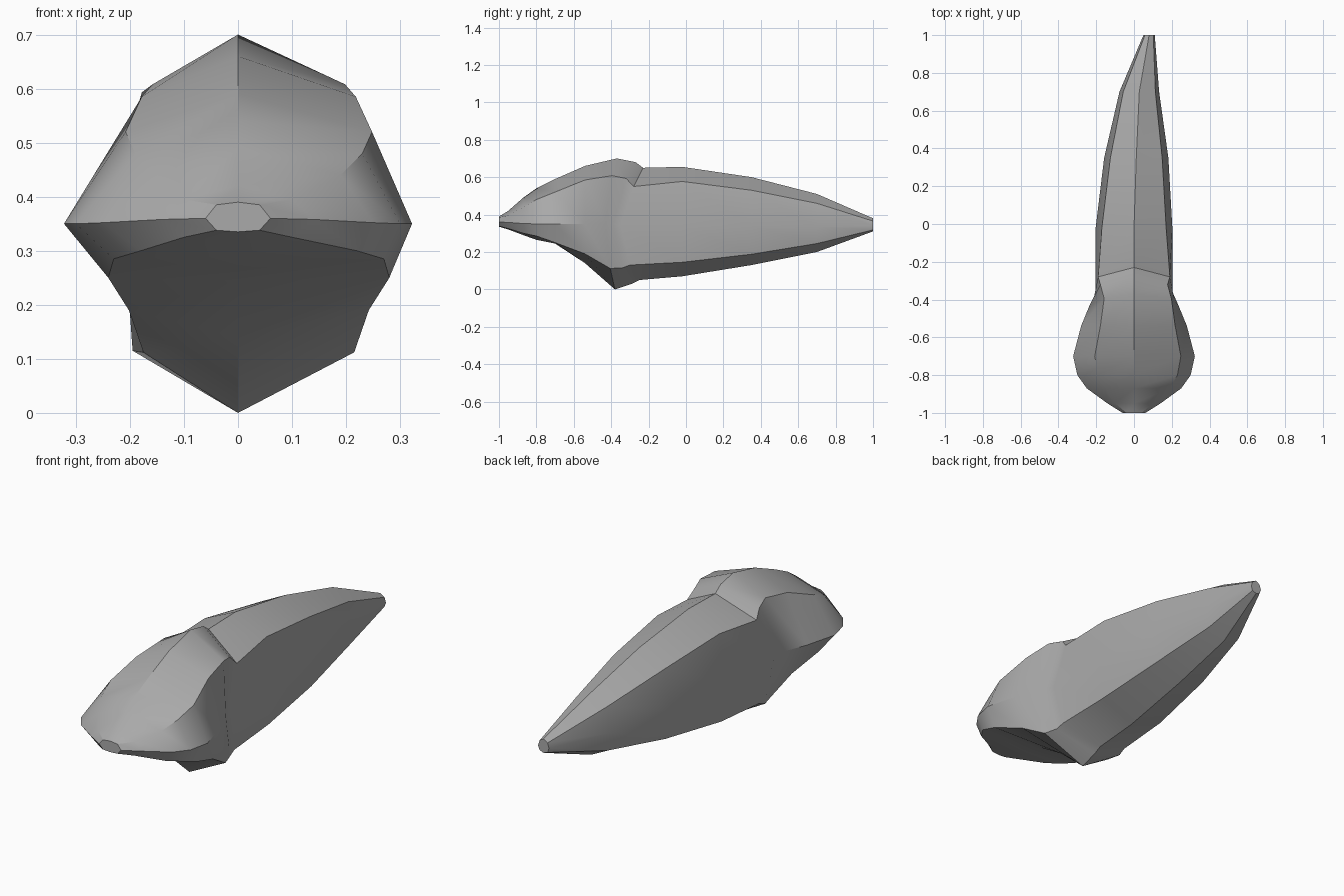
import bpy
import bmesh
import math

cube = bpy.data.objects.get("Cube")
if cube:
    bpy.data.objects.remove(cube, do_unlink=True)


def make_material(name, color):
    mat = bpy.data.materials.new(name)
    mat.use_nodes = True
    mat.diffuse_color = color
    mat.node_tree.nodes["Principled BSDF"].inputs["Base Color"].default_value = color
    return mat


def ring_points(station):
    """Eight-sided section: crown, shoulders, flanks, jaw edges and keel."""
    y, shift, sweep, top, upper, flank, low, keel = station
    # The neck seam sweeps forward on the flanks
    pull = {"upper": -.05 * sweep, "flank": -.12 * sweep,
            "low": -.07 * sweep, "keel": -.02 * sweep}
    (uw, uz), (fw, fz), (lw, lz) = upper, flank, low
    # Shoulders and jaw lean slightly to one side on the head
    lean = .02 if -.9 < y < -.3 else 0
    middle = shift
    return [
        (middle, y, top),
        (middle + lean + uw, y + pull["upper"], uz),
        (middle + fw, y + pull["flank"], fz),
        (middle + lean + lw, y + pull["low"], lz),
        (middle, y + pull["keel"], keel),
        (middle + lean - lw, y + pull["low"], lz),
        (middle - fw, y + pull["flank"], fz),
        (middle + lean - uw, y + pull["upper"], uz),
    ]


def loft(name, stations, material):
    bm = bmesh.new()
    rings = [[bm.verts.new(p) for p in ring_points(s)] for s in stations]
    for a, b in zip(rings, rings[1:]):
        for i in range(len(a)):
            j = (i + 1) % len(a)
            bm.faces.new((a[i], a[j], b[j], b[i]))
    bm.faces.new(rings[0])
    bm.faces.new(rings[-1])
    bmesh.ops.recalc_face_normals(bm, faces=bm.faces)
    mesh = bpy.data.meshes.new(name)
    bm.to_mesh(mesh)
    bm.free()
    mesh.materials.append(material)
    obj = bpy.data.objects.new(name, mesh)
    bpy.context.collection.objects.link(obj)
    bpy.ops.object.select_all(action="DESELECT")
    obj.select_set(True)
    bpy.context.view_layer.objects.active = obj
    bpy.ops.object.shade_smooth_by_angle(angle=math.radians(28))
    return obj


# Station: y, centre x, seam sweep, crown z, shoulder, flank, jaw edge, keel z
head = [
    (-1, 0, 0, .39, (.04, .385), (.06, .36), (.04, .338), .335),
    (-.95, 0, 0, .42, (.1, .395), (.14, .358), (.1, .325), .32),
    (-.87, 0, 0, .49, (.17, .44), (.25, .352), (.2, .3), .29),
    (-.8, 0, 0, .54, (.21, .48), (.3, .35), (.25, .285), .265),
    (-.7, 0, 0, .59, (.228, .52), (.322, .35), (.26, .25), .245),
    (-.54, 0, 0, .66, (.198, .585), (.28, .35), (.222, .19), .14),
    (-.37, 0, .5, .7, (.178, .608), (.235, .35), (.195, .112), 0),
]
# Crest behind the head, dropping into the neck seam
seam = [
    (-.27, 0, 1, .68, (.178, .593), (.212, .35), (.195, .115), .03),
    (-.23, 0, 1, .65, (.19, .55), (.203, .345), (.19, .13), .05),
]
# Body tapering and bending to the tail
body = [
    (-.02, 0, 0, .655, (.17, .577), (.203, .34), (.18, .145), .07),
    (.35, .012, 0, .6, (.137, .53), (.17, .34), (.145, .188), .13),
    (.7, .028, 0, .51, (.085, .46), (.105, .335), (.09, .245), .2),
    (1, .08, 0, .38, (.022, .365), (.03, .34), (.022, .318), .31),
]

grey = make_material("stone grey", (.4, .4, .4, 1))
loft("tapered_head_and_body", head + seam + body, grey)
